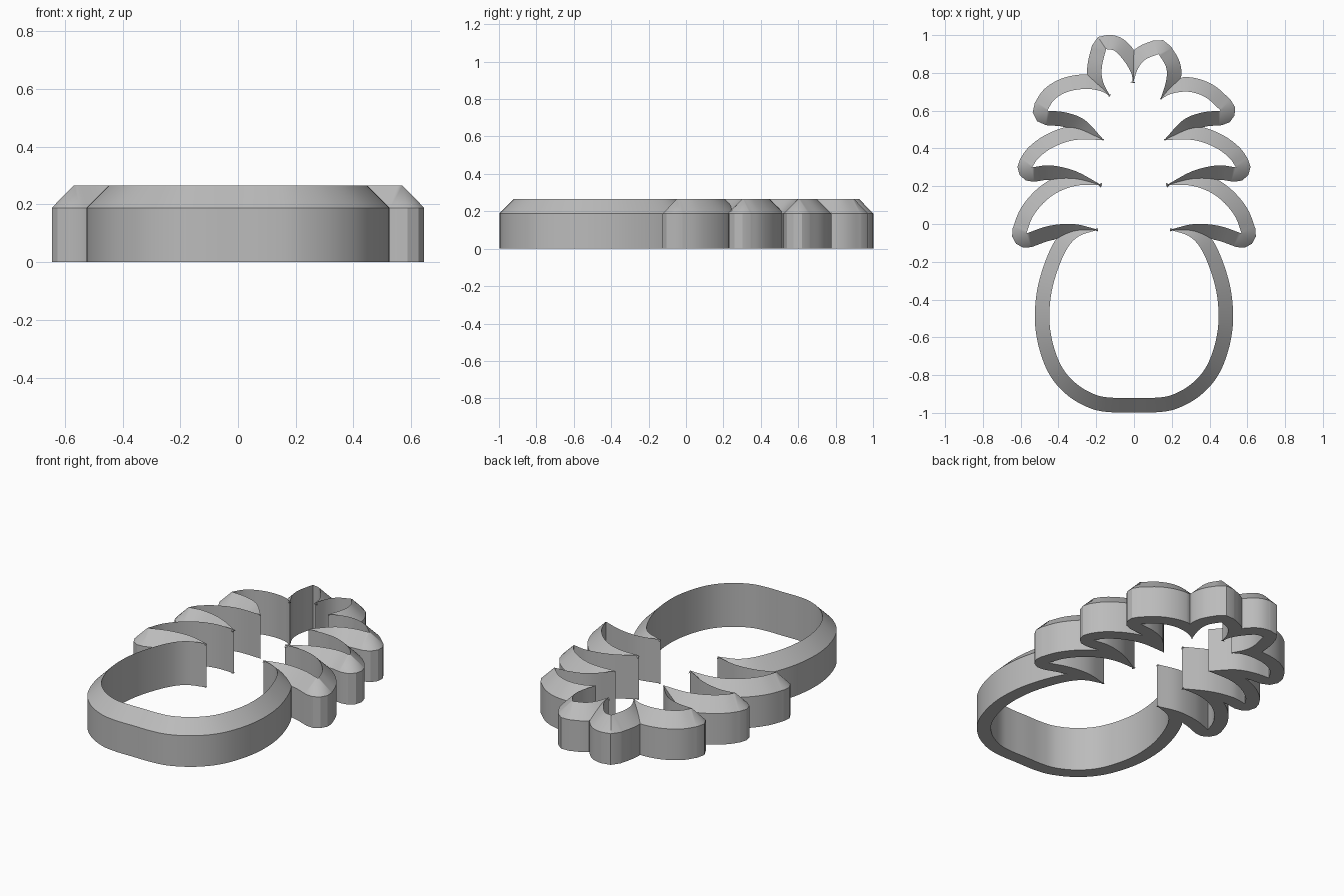
import bpy, math
from mathutils import Vector

cube = bpy.data.objects.get("Cube")
if cube:
    bpy.data.objects.remove(cube)

HEIGHT, RIM, STEPS = 0.265, 0.077, 7

# Half profiles of the inner edge, each running from one sharp corner to the next
fruit = [(0, -.92), (-.11, -.92), (-.2, -.905), (-.3, -.85), (-.38, -.76), (-.43, -.63),
         (-.448, -.49), (-.43, -.33), (-.37, -.16), (-.3, -.07), (-.19, -.03)]
low_leaf = [[(-.19, -.03), (-.32, 0), (-.45, -.01), (-.57, -.05)],
            [(-.57, -.05), (-.535, .04), (-.47, .12), (-.39, .175), (-.29, .205), (-.17, .205)]]
mid_leaf = [[(-.17, .205), (-.31, .28), (-.44, .31), (-.54, .3)],
            [(-.54, .3), (-.5, .355), (-.42, .41), (-.31, .445), (-.16, .445)]]
high_leaf_under = [(-.16, .445), (-.26, .55), (-.36, .59), (-.46, .6)]
high_leaf_left = [(-.46, .6), (-.42, .66), (-.35, .7), (-.26, .715), (-.18, .705), (-.127, .677)]
high_leaf_right = [(-.46, .6), (-.38, .67), (-.29, .7), (-.2, .69), (-.14, .66)]
crown_left = [[(-.127, .677), (-.165, .757), (-.17, .83), (-.148, .926)],
              [(-.148, .926), (-.1, .915), (-.05, .86), (-.015, .8), (-.005, .746)]]
crown_right = [[(-.005, .746), (.02, .82), (.06, .87), (.13, .9)],
               [(.13, .9), (.17, .83), (.17, .757), (.14, .66)]]


def mirrored(arc):
    return [(-x, y) for x, y in reversed(arc)]


def smooth_arc(arc):
    """Resample an arc as a curve through its points."""
    pts = [Vector(p) for p in arc]
    pts = [2 * pts[0] - pts[1]] + pts + [2 * pts[-1] - pts[-2]]
    out = []
    for a, b, c, d in zip(pts, pts[1:], pts[2:], pts[3:]):
        for i in range(STEPS):
            t = i / STEPS
            out.append(b + t / 2 * (c - a + t * (2 * a - 5 * b + 4 * c - d
                                                 + t * (3 * (b - c) + d - a))))
    return out + [pts[-2]]


def normals_of(pts):
    out = []
    for i in range(len(pts)):
        d = pts[min(i + 1, len(pts) - 1)] - pts[max(i - 1, 0)]
        out.append(Vector((-d.y, d.x)).normalized())
    return out


def distance(p, seg):
    a, ab, length = seg
    t = max(0, min(1, (p - a).dot(ab) / length))
    return (p - a - ab * t).length


def rim_width(p, n, segments):
    """Full rim width, or less where the rim meets a neighbouring leaf."""
    near = [s for s in segments if (s[0] - p).length < 3 * RIM]

    def is_free(t):
        q = p + n * t
        return all(distance(q, s) > t - 0.0015 for s in near)

    if is_free(RIM):
        return RIM
    lo, hi = 0, RIM
    for _ in range(12):
        mid = (lo + hi) / 2
        lo, hi = (mid, hi) if is_free(mid) else (lo, mid)
    return lo


# Full outline, clockwise
left = low_leaf + mid_leaf + [high_leaf_under, high_leaf_left]
right = low_leaf + mid_leaf + [high_leaf_under, high_leaf_right]
outline = [mirrored(fruit)[:-1] + fruit] + left + crown_left + crown_right
outline += [mirrored(arc) for arc in reversed(right)]
arcs = [smooth_arc(arc) for arc in outline]
segments = [(a, b - a, (b - a).length_squared)
            for arc in arcs for a, b in zip(arc, arc[1:])]

# Stations along the edge, with a fan of directions around each leaf tip
stations = []
for i, arc in enumerate(arcs):
    norms = normals_of(arc)
    stations += list(zip(arc, norms))
    follow = normals_of(arcs[(i + 1) % len(arcs)])[0]
    turn = norms[-1].angle_signed(follow)
    if turn > 0.2:
        count = max(2, round(turn / math.radians(36)))
        for k in range(1, count):
            a = -turn * k / count
            n = norms[-1]
            stations.append((arc[-1], Vector((n.x * math.cos(a) - n.y * math.sin(a),
                                              n.x * math.sin(a) + n.y * math.cos(a)))))

# Cutter wall: upright inside, upright outside, bevelled up to a knife edge
verts, faces, widths = [], [], []
for p, n in stations:
    w = rim_width(p, n, segments)
    q = p + n * w
    widths.append(w)
    verts += [(p.x, p.y, 0), (p.x, p.y, HEIGHT), (q.x, q.y, HEIGHT - w), (q.x, q.y, 0)]
total = len(stations)
for i in range(total):
    j = (i + 1) % total
    a, b = 4 * i, 4 * j
    sides = [1, 3]
    if (stations[i][0] - stations[j][0]).length > 1e-5:
        sides.append(0)
    if max(widths[i], widths[j]) > RIM - 0.001:
        sides.append(2)
    for s in sides:
        e = (s + 1) % 4
        faces.append((a + s, a + e, b + e, b + s))

mesh = bpy.data.meshes.new("cutter_wall")
mesh.from_pydata(verts, [], faces)
mesh.validate()
cutter = bpy.data.objects.new("cutter_wall", mesh)
bpy.context.collection.objects.link(cutter)

# Merge the coincident tip and notch points, then point the faces outward
bpy.context.view_layer.objects.active = cutter
cutter.select_set(True)
bpy.ops.object.mode_set(mode="EDIT")
bpy.ops.mesh.select_all(action="SELECT")
bpy.ops.mesh.remove_doubles(threshold=0.0005)
bpy.ops.mesh.normals_make_consistent(inside=False)
bpy.ops.object.mode_set(mode="OBJECT")
bpy.ops.object.shade_smooth_by_angle(angle=math.radians(30))

grey = bpy.data.materials.new("plain_grey")
grey.use_nodes = True
color = (0.5, 0.5, 0.5, 1)
grey.diffuse_color = color
grey.node_tree.nodes["Principled BSDF"].inputs["Base Color"].default_value = color
mesh.materials.append(grey)
